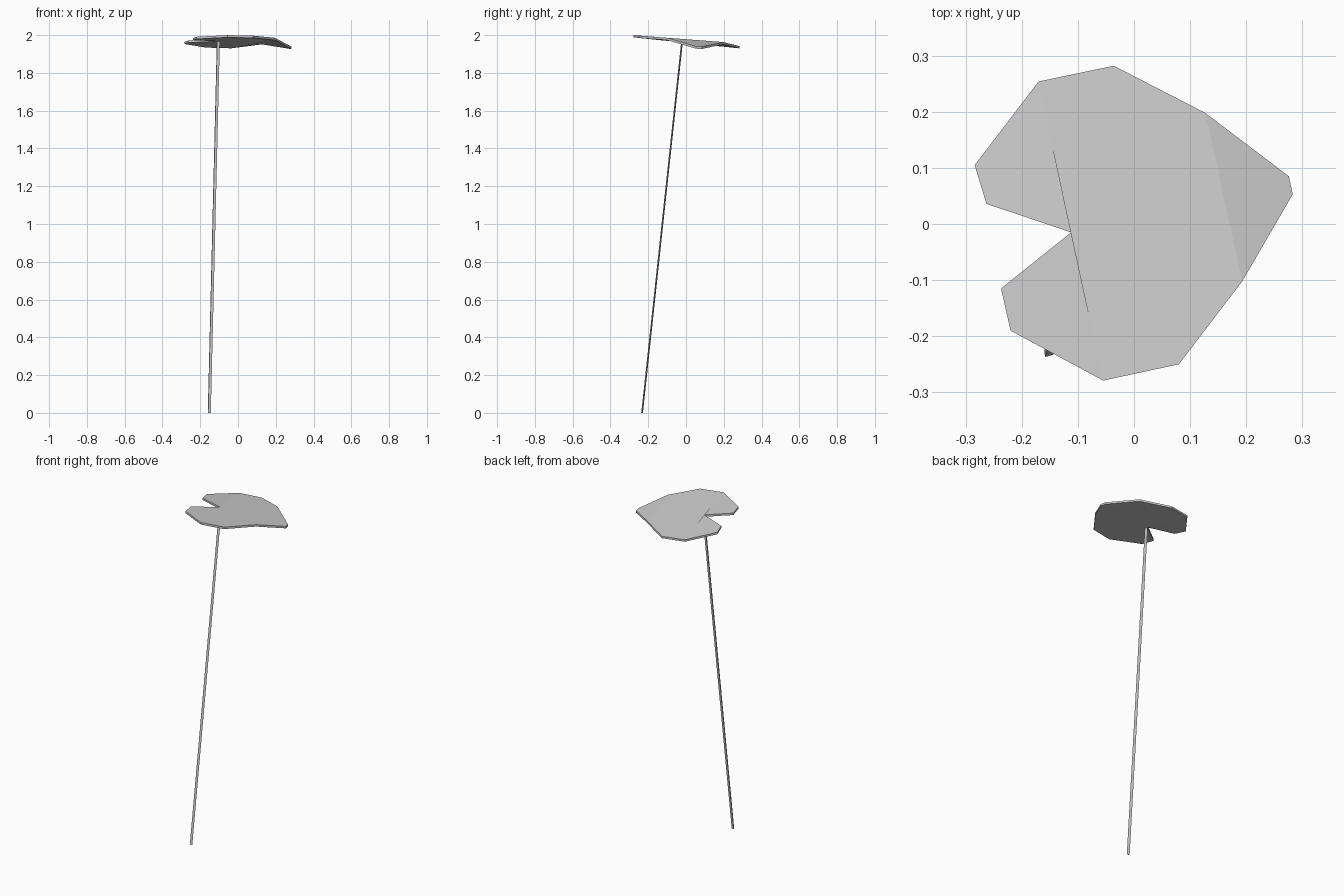
import bpy

if "Cube" in bpy.data.objects:
    bpy.data.objects.remove(bpy.data.objects["Cube"])

THICK = 0.012


def make_object(name, verts, faces):
    mesh = bpy.data.meshes.new(name)
    mesh.from_pydata(verts, [], faces)
    mesh.update()
    obj = bpy.data.objects.new(name, mesh)
    bpy.context.collection.objects.link(obj)
    return obj


# Leaf pad: notched outline, counter-clockwise from the notch
outline = [
    (-0.112, -0.015, 1.979), (-0.237, -0.115, 1.985), (-0.220, -0.190, 1.991),
    (-0.055, -0.279, 2.000), (0.080, -0.250, 1.997), (0.193, -0.102, 1.986),
    (0.283, 0.053, 1.940), (0.276, 0.085, 1.939), (0.127, 0.198, 1.963),
    (-0.036, 0.282, 1.942), (-0.170, 0.254, 1.946), (-0.284, 0.105, 1.965),
    (-0.263, 0.036, 1.972),
]
# Strips between the gentle folds of the leaf
strips = [(0, 1, 2, 3), (0, 3, 4, 9, 10), (4, 5, 8, 9), (5, 6, 7, 8), (0, 10, 11, 12)]
n = len(outline)
verts = outline + [(x, y, z - THICK) for x, y, z in outline]
faces = list(strips)
faces += [tuple(i + n for i in reversed(s)) for s in strips]
faces += [(i, i + n, (i + 1) % n + n, (i + 1) % n) for i in range(n)]
make_object("leaf_pad", verts, faces)

# Stem: slim three-sided leaning stalk
foot = [(-0.160, -0.228), (-0.158, -0.237), (-0.144, -0.233)]
lean_x, lean_y, top = 0.048, 0.212, 1.970
verts = [(x, y, 0) for x, y in foot]
verts += [(x + lean_x, y + lean_y, top) for x, y in foot]
faces = [(2, 1, 0), (3, 4, 5)]
faces += [(i, (i + 1) % 3, (i + 1) % 3 + 3, i + 3) for i in range(3)]
make_object("stem", verts, faces)
